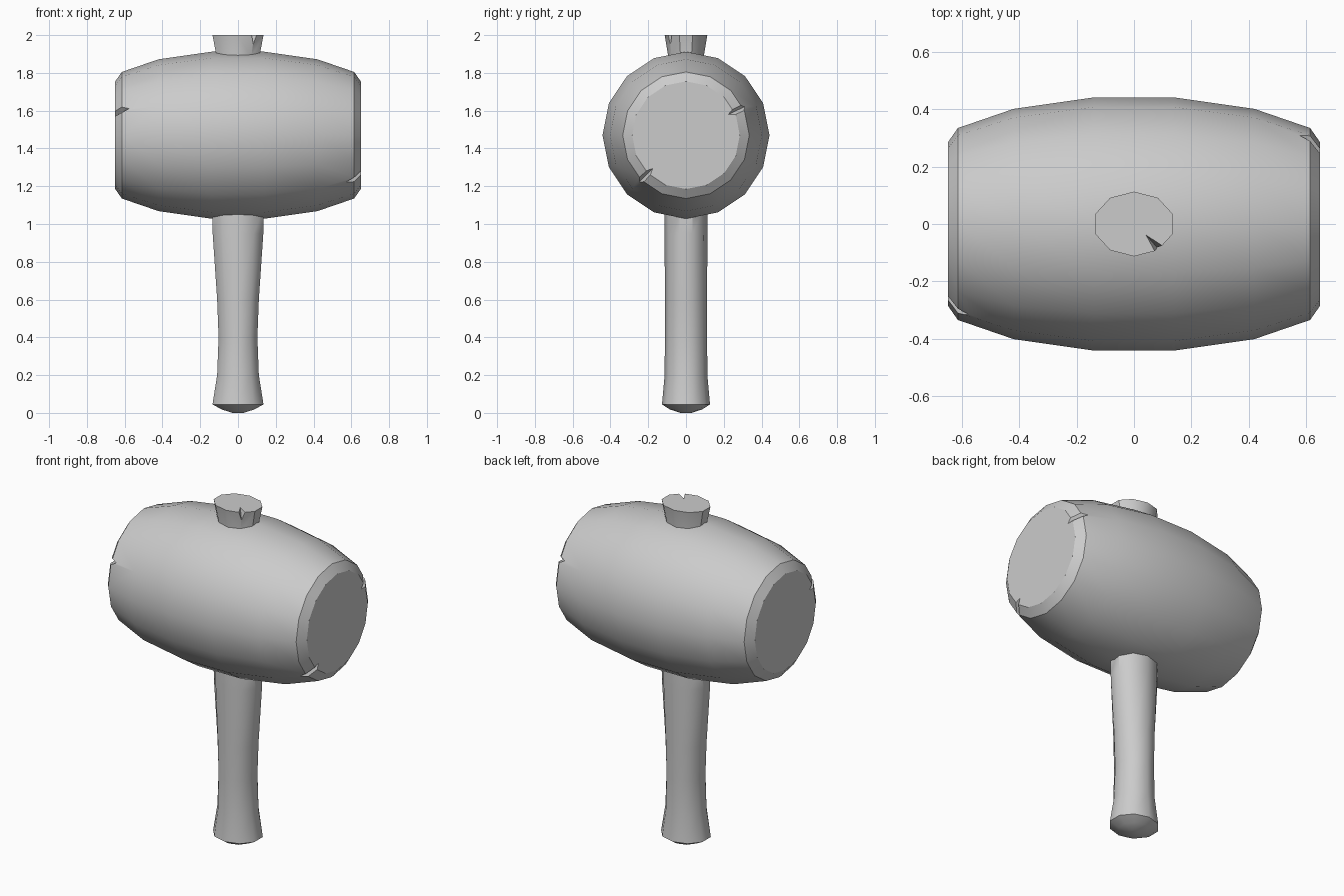
import bpy, bmesh
from math import sin, cos, pi, radians
from mathutils import Vector

if "Cube" in bpy.data.objects:
    bpy.data.objects.remove(bpy.data.objects["Cube"])

HEAD_Z = 1.47


def make_object(name, bm):
    bmesh.ops.recalc_face_normals(bm, faces=bm.faces)
    mesh = bpy.data.meshes.new(name)
    bm.to_mesh(mesh)
    bm.free()
    obj = bpy.data.objects.new(name, mesh)
    bpy.context.collection.objects.link(obj)
    return obj


def loft(name, rings):
    """Skin a list of equal-length point rings and cap both ends."""
    bm = bmesh.new()
    loops = [[bm.verts.new(p) for p in ring] for ring in rings]
    n = len(loops[0])
    for a, b in zip(loops, loops[1:]):
        for i in range(n):
            j = (i + 1) % n
            bm.faces.new((a[i], a[j], b[j], b[i]))
    bm.faces.new(loops[0])
    bm.faces.new(loops[-1])
    return make_object(name, bm)


def activate(obj):
    bpy.ops.object.select_all(action='DESELECT')
    obj.select_set(True)
    bpy.context.view_layer.objects.active = obj


def notch(target, a, b, out, width, height):
    """Cut a V groove whose bottom runs from a to b and opens towards out."""
    a, b, out = Vector(a), Vector(b), Vector(out).normalized()
    side = (b - a).cross(out).normalized() * width / 2
    bm = bmesh.new()
    for p in (a, b):
        for q in (p, p + out * height + side, p + out * height - side):
            bm.verts.new(q)
    bmesh.ops.convex_hull(bm, input=bm.verts)
    cutter = make_object("notch_cutter", bm)
    cutter.hide_render = True
    mod = target.modifiers.new("notch", 'BOOLEAN')
    mod.operation, mod.solver, mod.object = 'DIFFERENCE', 'EXACT', cutter
    activate(target)
    bpy.ops.object.modifier_apply(modifier=mod.name)
    bpy.data.objects.remove(cutter)


def smooth(obj, degrees):
    activate(obj)
    bpy.ops.object.shade_smooth_by_angle(angle=radians(degrees))


# Barrel-shaped head, 16 sides around x
half = [(0.14, 0.442), (0.42, 0.402), (0.615, 0.335), (0.65, 0.285)]
profile = [(-x, r) for x, r in reversed(half)] + half
head = loft("mallet_head", [
    [(x, r * cos(i * pi / 8), HEAD_Z + r * sin(i * pi / 8)) for i in range(16)]
    for x, r in profile])

# Chips in the striking rims: end and angle around the x axis
for end, deg in ((1, 26), (1, 225), (-1, 156)):
    c, s = cos(radians(deg)), sin(radians(deg))
    inner = (end * 0.675, 0.215 * c, HEAD_Z + 0.215 * s)
    outer = (end * 0.555, 0.375 * c, HEAD_Z + 0.375 * s)
    notch(head, inner, outer, (end * 0.8, 0.6 * c, 0.6 * s), 0.15, 0.10)

# Oval ten-sided handle, passing through the head: z, x radius, y radius
handle_profile = [
    (0.0, 0.03, 0.03), (0.018, 0.09, 0.085), (0.045, 0.142, 0.127),
    (0.2, 0.116, 0.113), (0.4, 0.108, 0.112), (0.6, 0.116, 0.112),
    (0.95, 0.141, 0.113), (1.08, 0.142, 0.113),
    (1.88, 0.118, 0.093), (2.0, 0.142, 0.113)]
handle = loft("handle", [
    [(rx * cos(pi / 2 + i * pi / 5), ry * sin(pi / 2 + i * pi / 5), z)
     for i in range(10)] for z, rx, ry in handle_profile])

# Chip in the handle's top end
notch(handle, (0.03, -0.025, 2.015), (0.11, -0.115, 1.915),
      (0.3, -0.3, 0.9), 0.10, 0.13)

smooth(head, 30)
smooth(handle, 40)
